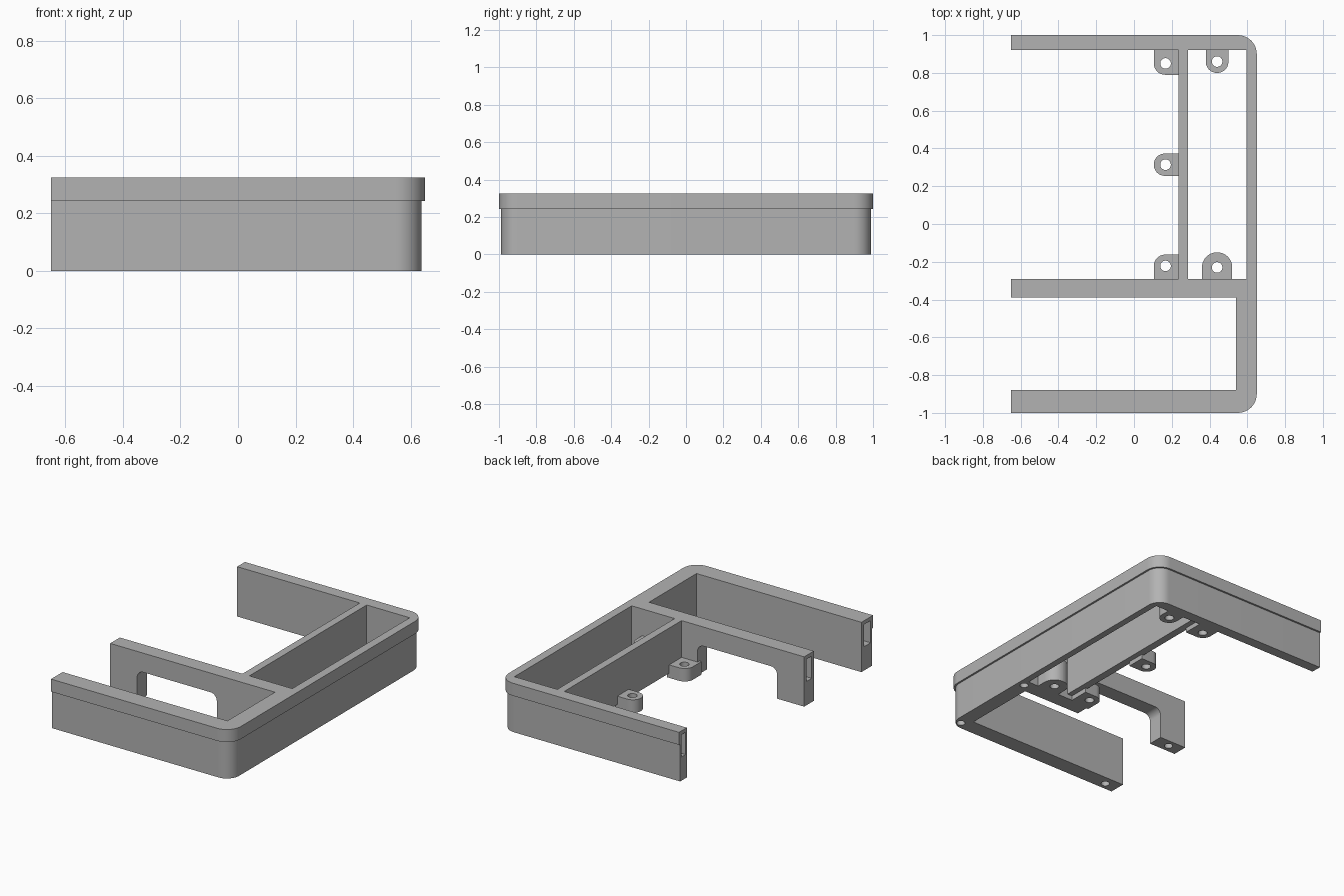
import bpy, bmesh
from math import cos, sin, pi

cube = bpy.data.objects.get("Cube")
if cube:
    bpy.data.objects.remove(cube, do_unlink=True)

grey = bpy.data.materials.new("matte grey")
grey.use_nodes = True
grey.diffuse_color = (0.45, 0.45, 0.45, 1)
grey.node_tree.nodes["Principled BSDF"].inputs["Base Color"].default_value = (0.45, 0.45, 0.45, 1)

TOP, LIP_Z, LIP = 0.325, 0.243, 0.012


def rounded(x0, x1, y0, y1, radii=(0, 0, 0, 0), steps=10):
    """Outline of a rectangle; radii go low-left, low-right, high-right, high-left."""
    pts = []
    corners = ((x0, y0, 1, 1), (x1, y0, -1, 1), (x1, y1, -1, -1), (x0, y1, 1, -1))
    for i, ((x, y, sx, sy), r) in enumerate(zip(corners, radii)):
        if r == 0:
            pts.append((x, y))
            continue
        for k in range(steps + 1):
            a = pi + (i + k / steps) * pi / 2
            pts.append((x + sx * r + r * cos(a), y + sy * r + r * sin(a)))
    return pts


def circle(x, y, r, n=32):
    return [(x + r * cos(2 * pi * k / n), y + r * sin(2 * pi * k / n)) for k in range(n)]


def prism(name, outline, low, high, upright=False):
    """Extrude an outline along z, or along y when upright."""
    bm = bmesh.new()
    verts = [bm.verts.new((a, low, b) if upright else (a, b, low)) for a, b in outline]
    face = bm.faces.new(verts)
    ext = bmesh.ops.extrude_face_region(bm, geom=[face])
    move = (0, high - low, 0) if upright else (0, 0, high - low)
    bmesh.ops.translate(bm, vec=move, verts=[v for v in ext["geom"] if isinstance(v, bmesh.types.BMVert)])
    bmesh.ops.recalc_face_normals(bm, faces=bm.faces)
    mesh = bpy.data.meshes.new(name)
    bm.to_mesh(mesh)
    bm.free()
    mesh.materials.append(grey)
    obj = bpy.data.objects.new(name, mesh)
    bpy.context.collection.objects.link(obj)
    return obj


def combine(target, tool, operation):
    mod = target.modifiers.new(operation.lower(), "BOOLEAN")
    mod.operation, mod.solver, mod.object = operation, "EXACT", tool
    bpy.context.view_layer.objects.active = target
    bpy.ops.object.modifier_apply(modifier=mod.name)
    bpy.data.objects.remove(tool, do_unlink=True)


def cut(target, *args, **kw):
    combine(target, prism("cutter", *args, **kw), "DIFFERENCE")


# Outer shell: lower body with an overhanging upper lip
R = 0.1
frame = prism("frame", rounded(-0.65, 0.65 - LIP, -1 + LIP, 1 - LIP, (0, R - LIP, R - LIP, 0)), 0, LIP_Z)
lip = prism("lip", rounded(-0.65, 0.65, -1, 1, (0, R, R, 0)), LIP_Z, TOP)
combine(frame, lip, "UNION")

# Open bays and the closed-in compartment
cut(frame, rounded(-0.8, 0.54, -0.88, -0.39), -0.1, 0.5)
cut(frame, rounded(-0.8, 0.235, -0.29, 0.92), -0.1, 0.5)
cut(frame, rounded(0.285, 0.595, -0.29, 0.92), -0.1, 0.5)
# Partition stops short of the floor
cut(frame, rounded(0.2, 0.32, -0.29, 0.92), -0.1, 0.03)
# Arch through the middle wall
cut(frame, rounded(-0.455, 0.12, -0.1, 0.2, (0, 0, 0.045, 0.045)), -0.45, -0.2, upright=True)

# Slots in the three wall ends
for y, half in ((-0.94, 0.035), (-0.34, 0.028), (0.955, 0.022)):
    cut(frame, rounded(-0.7, -0.55, y - half, y + half), 0.155, 0.3)

# Blind holes under the front and middle walls
for x in (-0.56, 0.59):
    for y in (-0.94, -0.34):
        cut(frame, circle(x, y, 0.026), -0.1, 0.1)

# Screw bosses: outline, hole centre, height
S, B = 0.06, 0.079
bosses = (
    (rounded(0.105, 0.25, 0.79, 0.94, (S, 0, 0, 0)), (0.167, 0.85), 0.085),
    (rounded(0.105, 0.25, 0.255, 0.373, (0.058, 0, 0, 0.058)), (0.167, 0.314), 0.085),
    (rounded(0.105, 0.25, -0.31, -0.162, (0, 0, 0, S)), (0.167, -0.222), 0.085),
    (rounded(0.38, 0.5, 0.80, 0.94, (0.059, 0.059, 0, 0)), (0.44, 0.86), 0.085),
    (rounded(0.36, 0.52, -0.31, -0.15, (0, 0, B, B)), (0.44, -0.23), 0.15),
)
for outline, (x, y), height in bosses:
    boss = prism("screw_boss", outline, 0, height)
    cut(boss, circle(x, y, 0.028), -0.1, 0.5)
    combine(frame, boss, "UNION")

bpy.ops.object.select_all(action="DESELECT")
frame.select_set(True)
bpy.context.view_layer.objects.active = frame
bpy.ops.object.shade_smooth_by_angle()
